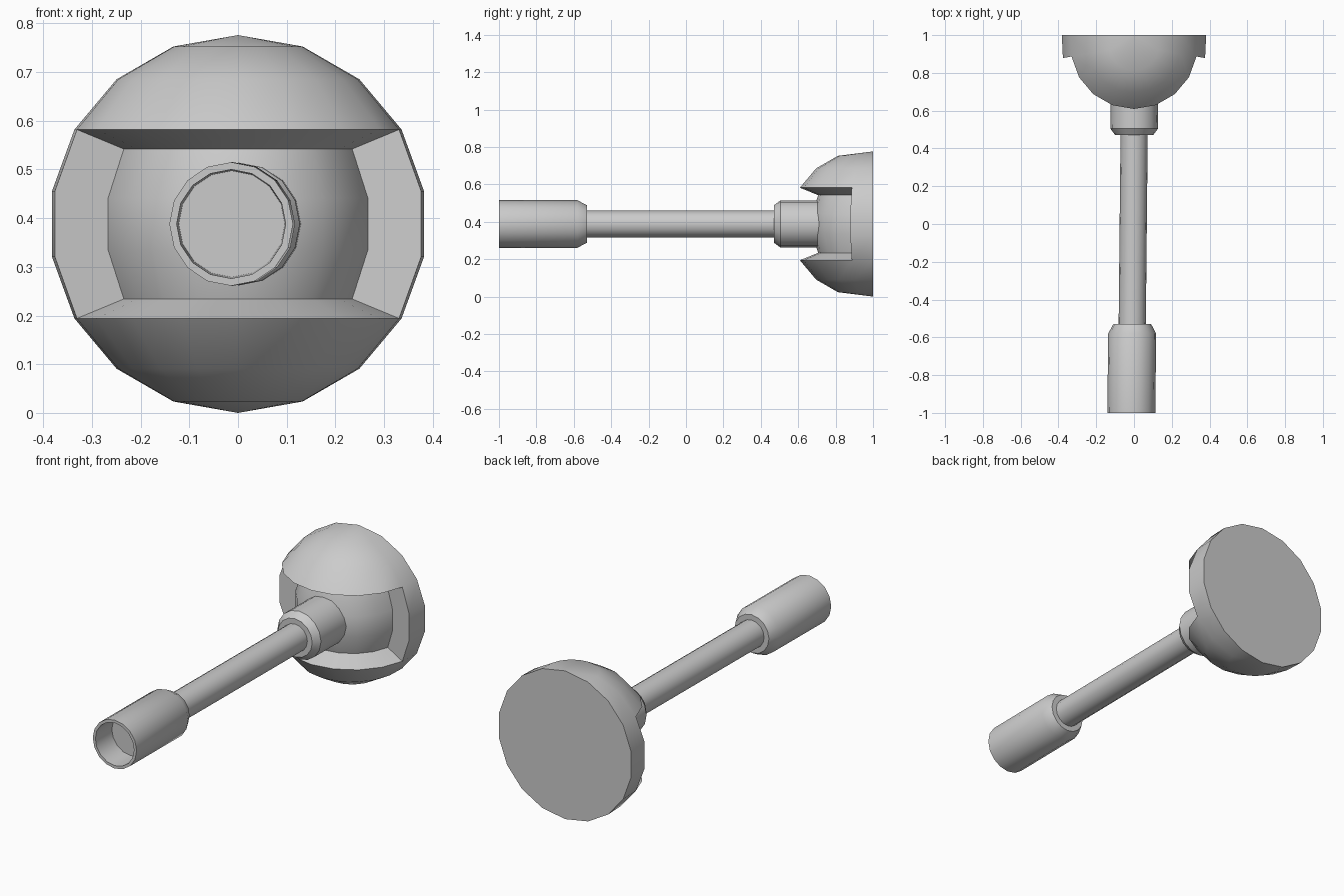
import bpy, bmesh
from math import sin, cos, radians, tau

if "Cube" in bpy.data.objects:
    bpy.data.objects.remove(bpy.data.objects["Cube"])

R, CY, CZ = 0.388, 0.945, 0.388


def finish(bm, name, angle=35):
    bmesh.ops.recalc_face_normals(bm, faces=bm.faces)
    me = bpy.data.meshes.new(name)
    bm.to_mesh(me)
    bm.free()
    ob = bpy.data.objects.new(name, me)
    bpy.context.collection.objects.link(ob)
    bpy.ops.object.select_all(action='DESELECT')
    ob.select_set(True)
    bpy.context.view_layer.objects.active = ob
    bpy.ops.object.shade_smooth_by_angle(angle=radians(angle))
    return ob


def lathe(name, profile, sides=16):
    """Closed solid from (y, radius) rings around the slightly tilted long axis."""
    bm = bmesh.new()
    rings = []
    for y, r in profile:
        rings.append([bm.verts.new((0.01 * y - 0.004 + r * cos(tau * i / sides), y,
                                    CZ + r * sin(tau * i / sides))) for i in range(sides)])
    for a, b in zip(rings, rings[1:]):
        for i in range(sides):
            j = (i + 1) % sides
            bm.faces.new((a[i], a[j], b[j], b[i]))
    bm.faces.new(rings[0])
    bm.faces.new(rings[-1])
    return finish(bm, name)


# Half dome: latitude/longitude grid, flat at the back
bm = bmesh.new()
lats = range(-70, 71, 20)
lons = range(-100, 101, 20)
grid = []
for la in lats:
    r, z = R * cos(radians(la)), CZ + R * sin(radians(la))
    row = []
    for lo in lons:
        if abs(lo) == 100:
            row.append(bm.verts.new((r if lo > 0 else -r, 1, z)))
        else:
            row.append(bm.verts.new((r * sin(radians(lo)), CY - r * cos(radians(lo)), z)))
    grid.append(row)
window = []
for i in range(len(lats) - 1):
    for j in range(len(lons) - 1):
        f = bm.faces.new((grid[i][j], grid[i][j + 1], grid[i + 1][j + 1], grid[i + 1][j]))
        if 2 <= i <= 4 and 1 <= j <= 8:
            window.append(f)
bottom = bm.verts.new((0, 1, CZ - R))
top = bm.verts.new((0, 1, CZ + R))
for pole, row in ((bottom, grid[0]), (top, grid[-1])):
    for a, b in zip(row, row[1:]):
        bm.faces.new((pole, a, b))
bm.faces.new([bottom] + [r[-1] for r in grid] + [top] + [r[0] for r in reversed(grid)])

# Middle band sunk into the dome
ext = bmesh.ops.extrude_face_region(bm, geom=window)
for v in [g for g in ext['geom'] if isinstance(g, bmesh.types.BMVert)]:
    v.co.x -= v.co.x / R * 0.113
    v.co.y -= (v.co.y - CY) / R * 0.113
    v.co.z -= (v.co.z - CZ) / R * 0.08
old = [f for f in window if f.is_valid]
bmesh.ops.delete(bm, geom=old, context='FACES')
finish(bm, "dome")

# Rod, chamfered collar on the dome, and hollow socket at the front end
lathe("shaft", [(-0.56, 0.072), (0.5, 0.072)])
lathe("collar", [(0.47, 0.1), (0.505, 0.126), (0.74, 0.126)])
lathe("socket", [(-0.87, 0.109), (-1.0, 0.112), (-1.0, 0.127), (-0.58, 0.127), (-0.53, 0.1)])
